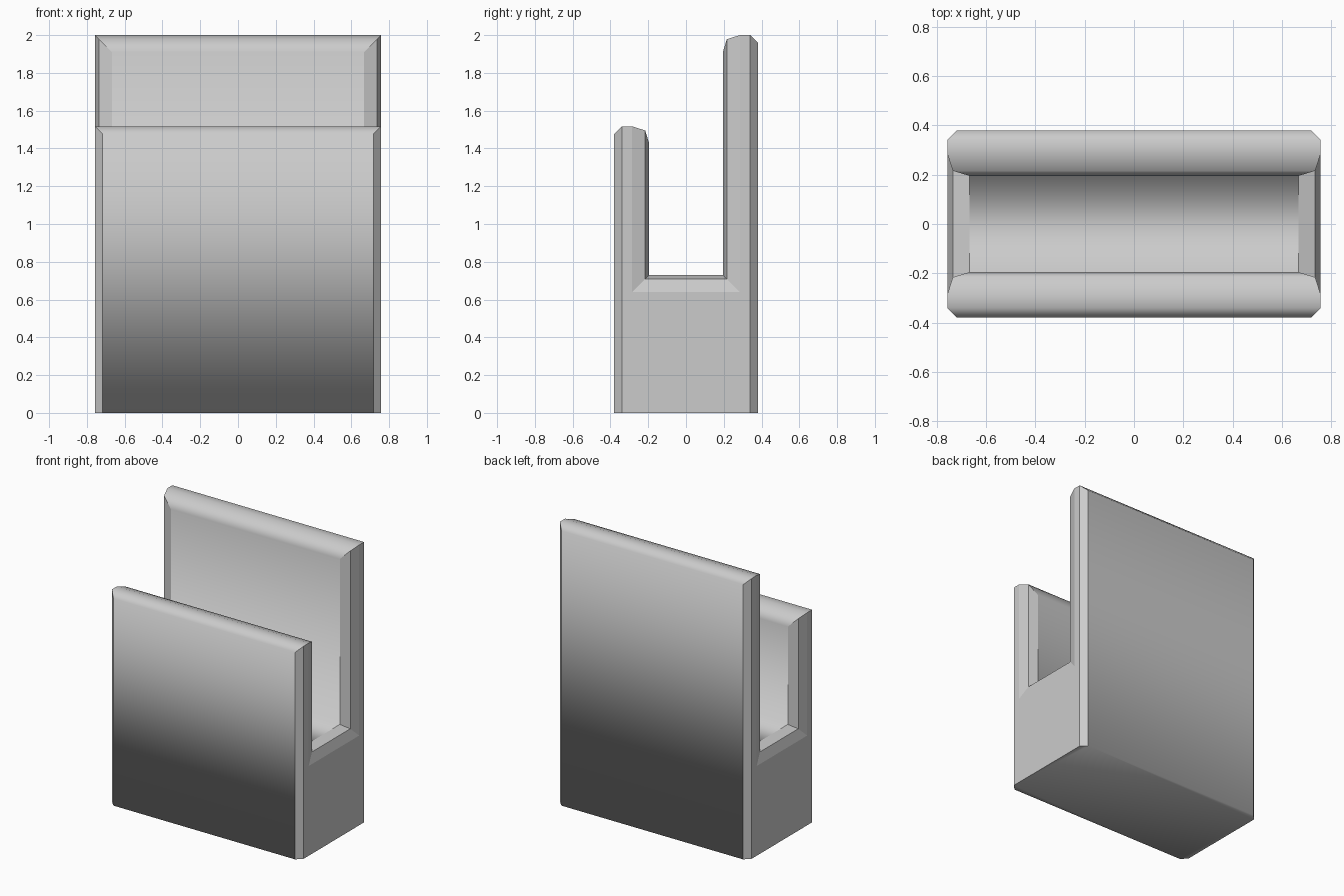
import bpy, bmesh

if "Cube" in bpy.data.objects:
    bpy.data.objects.remove(bpy.data.objects["Cube"])

X, Y = 0.757, 0.38              # half length, half depth
ZF, ZB, ZS = 1.517, 2.0, 0.73   # front wall top, back wall top, slot floor
S, C = 0.195, 0.04              # slot half width, outer chamfer
BEVEL = [(0.09, 0.0), (0.022, 0.021), (0.0, 0.09)]  # inner edge: inset, depth

# Inner bevel rings at one end: front top, slot corners, back top
rings = [[(X - a, -S - d, ZF - a), (X - a, -S - d, ZS - d),
          (X - a, S + d, ZS - d), (X - a, S + d, ZB - a)] for a, d in BEVEL]

# Lengthwise profile, running front, slot, back
front = [(X - C, -Y, 0), (X - C, -Y, ZF - C), (X, C - Y, ZF)]
back = [(X, Y - C, ZB), (X - C, Y, ZB - C), (X - C, Y, 0)]
profile = (front + [rings[2][0], rings[1][0]] + rings[0]
           + [rings[1][3], rings[2][3]] + back)
foot_f, foot_b = (X, C - Y, 0), (X, Y - C, 0)

bm = bmesh.new()
cache = {}


def vert(p):
    if p not in cache:
        cache[p] = bm.verts.new(p)
    return cache[p]


def face(points):
    return bm.faces.new([vert(p) for p in points])


def flip(p):
    return (-p[0], p[1], p[2])


# Long wrapped surface and underside, smooth together
smooth = set()
for p, q in zip(profile, profile[1:]):
    smooth.add(face([p, q, flip(q), flip(p)]))
foot = [profile[0], foot_f, foot_b, profile[-1]]
smooth.add(face(foot + [flip(p) for p in reversed(foot)]))

# Both ends: corner chamfers, U-shaped face and slot edge bevels
end = [front + [foot_f], back + [foot_b],
       [foot_f, front[2]] + rings[2] + [back[0], foot_b]]
for r, s in zip(rings, rings[1:]):
    for i in range(3):
        end.append([r[i], r[i + 1], s[i + 1], s[i]])
for f in end:
    face(f)
    face([flip(p) for p in f])

bmesh.ops.recalc_face_normals(bm, faces=bm.faces[:])
for f in bm.faces:
    f.smooth = True
for e in bm.edges:
    e.smooth = all(f in smooth for f in e.link_faces)

mesh = bpy.data.meshes.new("slotted_holder")
bm.to_mesh(mesh)
bm.free()
bpy.context.collection.objects.link(bpy.data.objects.new("slotted_holder", mesh))
